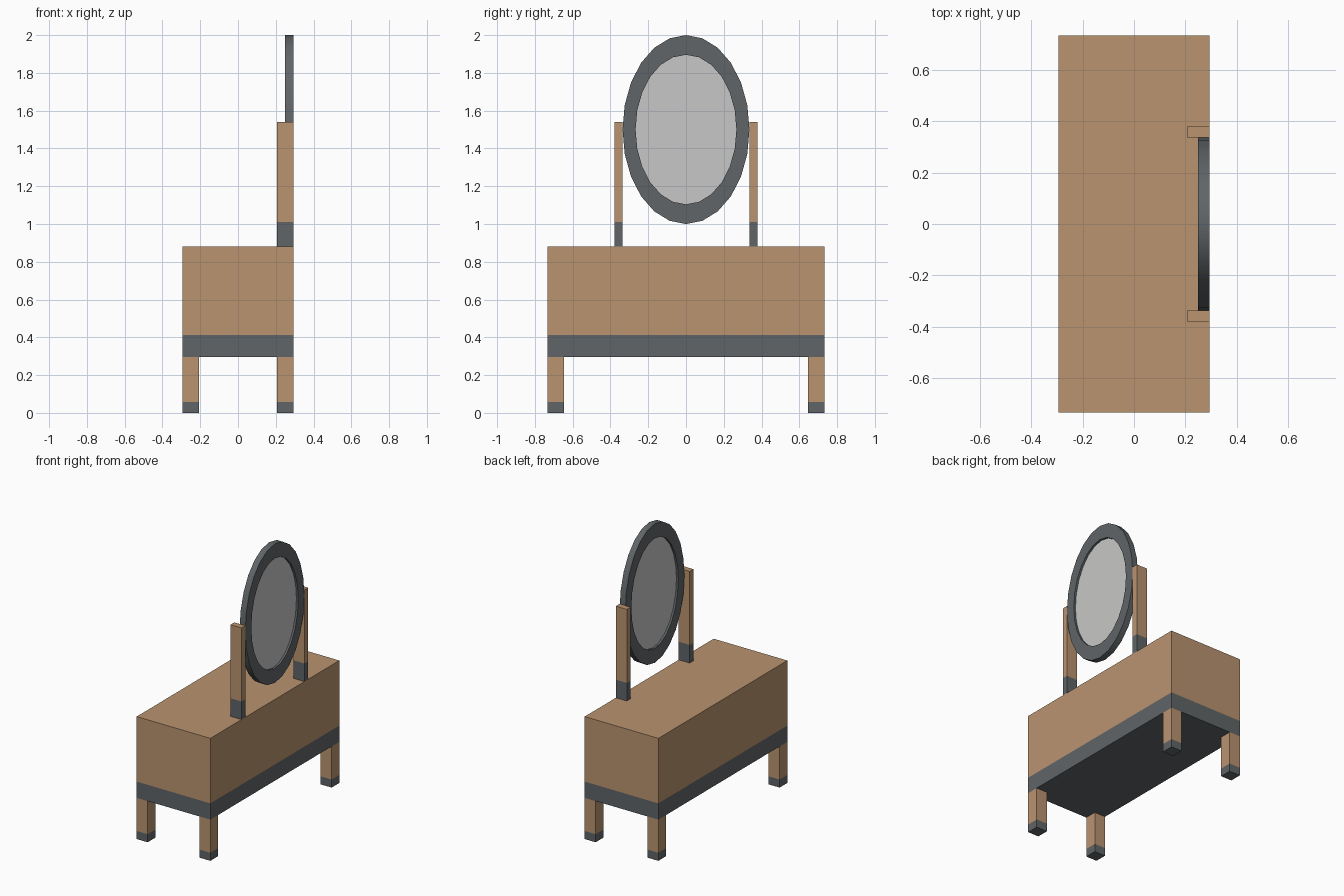
import bpy, bmesh, math

if "Cube" in bpy.data.objects:
    bpy.data.objects.remove(bpy.data.objects["Cube"])


def material(name, rgb):
    m = bpy.data.materials.new(name)
    m.diffuse_color = (*rgb, 1)
    m.use_nodes = True
    m.node_tree.nodes["Principled BSDF"].inputs["Base Color"].default_value = m.diffuse_color
    return m


WOOD = material("light_wood", (0.49, 0.295, 0.163))
DARK = material("dark_grey", (0.117, 0.13, 0.137))
GLASS = material("mirror_glass", (0.58, 0.575, 0.57))


def finish(bm, name, mats):
    bmesh.ops.recalc_face_normals(bm, faces=bm.faces)
    me = bpy.data.meshes.new(name)
    bm.to_mesh(me)
    bm.free()
    for m in mats:
        me.materials.append(m)
    ob = bpy.data.objects.new(name, me)
    bpy.context.collection.objects.link(ob)
    return ob


def two_tone_box(name, lo, hi, split):
    """Wooden box whose part below z = split is dark."""
    bm = bmesh.new()
    bmesh.ops.create_cube(bm, size=1)
    for v in bm.verts:
        v.co = [(a + b) / 2 + c * (b - a) for a, b, c in zip(lo, hi, v.co)]
    bmesh.ops.bisect_plane(bm, geom=bm.verts[:] + bm.edges[:] + bm.faces[:],
                           plane_co=(0, 0, split), plane_no=(0, 0, 1))
    for f in bm.faces:
        f.material_index = 1 if f.calc_center_median().z < split else 0
    return finish(bm, name, [WOOD, DARK])


def ellipse(bm, x, ry, rz, n=24, cz=1.5):
    return [bm.verts.new((x, ry * math.sin(2 * math.pi * i / n),
                          cz + rz * math.cos(2 * math.pi * i / n)))
            for i in range(n)]


def bridge(bm, a, b):
    n = len(a)
    for i in range(n):
        j = (i + 1) % n
        bm.faces.new((a[i], a[j], b[j], b[i]))


X, Y, L = 0.293, 0.733, 0.087   # half depth, half width, leg thickness

# Cabinet with dark lower band
two_tone_box("cabinet", (-X, -Y, 0.296), (X, Y, 0.881), 0.413)

# Four legs with dark feet
for sx in (-1, 1):
    for sy in (-1, 1):
        xs, ys = sorted((sx * X, sx * (X - L))), sorted((sy * Y, sy * (Y - L)))
        two_tone_box("leg", (xs[0], ys[0], 0), (xs[1], ys[1], 0.296), 0.058)

# Two mirror posts with dark bases
for sy in (-1, 1):
    ys = sorted((sy * 0.336, sy * 0.379))
    two_tone_box("mirror_post", (X - L, ys[0], 0.881), (X, ys[1], 1.54), 1.011)

# Oval mirror frame
bm = bmesh.new()
x0, x1 = 0.248, X
rings = [ellipse(bm, x0, 0.336, 0.5), ellipse(bm, x1, 0.336, 0.5),
         ellipse(bm, x1, 0.267, 0.396), ellipse(bm, x0, 0.267, 0.396)]
for i in range(4):
    bridge(bm, rings[i], rings[(i + 1) % 4])
frame = finish(bm, "mirror_frame", [DARK])
bpy.context.view_layer.objects.active = frame
frame.select_set(True)
bpy.ops.object.shade_smooth_by_angle(angle=math.radians(35))

# Glass set inside the frame, visible from both sides
bm = bmesh.new()
back, front = ellipse(bm, 0.263, 0.267, 0.396), ellipse(bm, 0.278, 0.267, 0.396)
bridge(bm, back, front)
bm.faces.new(back)
bm.faces.new(front)
finish(bm, "mirror_glass", [GLASS])
